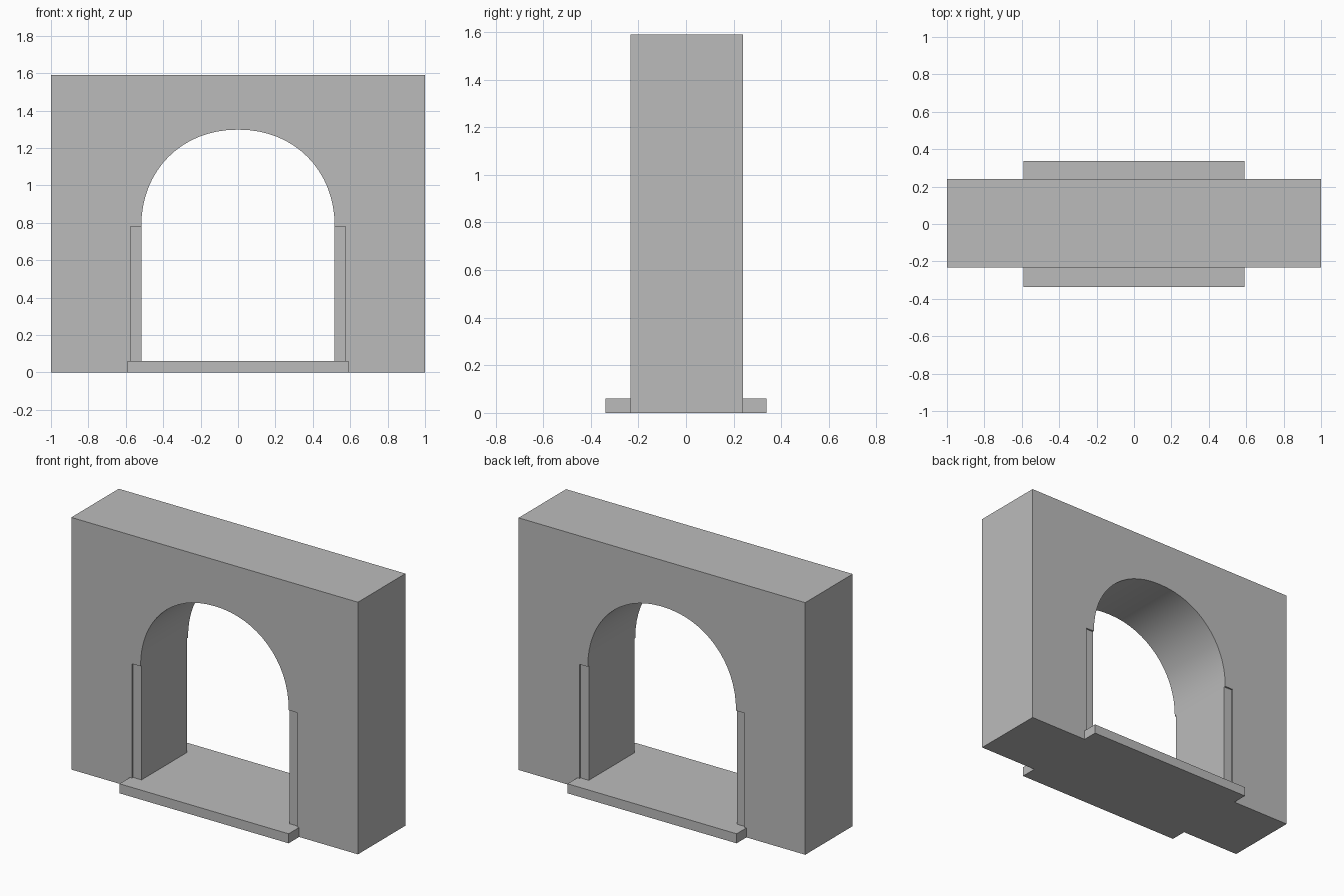
import bpy, bmesh, math

if "Cube" in bpy.data.objects:
    bpy.data.objects.remove(bpy.data.objects["Cube"])

stone = bpy.data.materials.new("grey stone")
stone.diffuse_color = (0.5, 0.5, 0.5, 1)
stone.use_nodes = True
stone.node_tree.nodes["Principled BSDF"].inputs["Base Color"].default_value = stone.diffuse_color

Y0, Y1 = -0.233, 0.24     # wall front and back
TOP = 1.59                # wall height
SEAM = 1.293              # joint between pier and cap block
SPRING, CROWN = 0.78, 1.298
HALF = 0.517              # half width of the opening
PIER = 0.575              # inner edge of the piers


def finish(name, bm):
    bmesh.ops.recalc_face_normals(bm, faces=bm.faces)
    mesh = bpy.data.meshes.new(name)
    bm.to_mesh(mesh)
    bm.free()
    mesh.materials.append(stone)
    obj = bpy.data.objects.new(name, mesh)
    bpy.context.collection.objects.link(obj)
    return obj


def box(name, x, y, z):
    bm = bmesh.new()
    bmesh.ops.create_cube(bm, size=1)
    for v in bm.verts:
        for i, (lo, hi) in enumerate((x, y, z)):
            v.co[i] = lo if v.co[i] < 0 else hi
    return finish(name, bm)


# piers, their cap blocks and the slightly recessed jambs
for side, s in (("left", -1), ("right", 1)):
    span = sorted((s * PIER, s * 1.0))
    box(side + "_pier", span, (Y0, Y1), (0, SEAM))
    box(side + "_cap_block", span, (Y0, Y1), (SEAM, TOP))
    box(side + "_jamb", sorted((s * HALF, s * PIER)),
        (Y0 + 0.01, Y1 - 0.01), (0, SPRING))

# arch block: slightly full round arch, built as a strip of columns
N = 32
curve = []
for i in range(N + 1):
    a = math.pi * (1 - i / N)
    c, s = math.cos(a), max(math.sin(a), 0)
    x = math.copysign(abs(c) ** (2 / 2.1), c) * HALF
    curve.append((x, SPRING + (CROWN - SPRING) * s ** (2 / 2.1)))
lower = [(-PIER, SPRING)] + curve + [(PIER, SPRING)]
bm = bmesh.new()
rows = [[bm.verts.new((x, y, z)) for x, z in pts]
        for y in (Y0, Y1) for pts in (lower, [(p[0], TOP) for p in lower])]
fl, ft, bl, bt = rows
for i in range(len(lower) - 1):
    for a, b in ((fl, ft), (ft, bt), (bt, bl), (bl, fl)):
        bm.faces.new((a[i], a[i + 1], b[i + 1], b[i]))
for i in (0, -1):
    bm.faces.new((fl[i], ft[i], bt[i], bl[i]))
arch = finish("arch_block", bm)
bpy.context.view_layer.objects.active = arch
arch.select_set(True)
bpy.ops.object.shade_smooth_by_angle(angle=math.radians(30))

# threshold slab passing through the opening
box("threshold", (-0.59, 0.59), (-0.338, 0.338), (0, 0.06))
